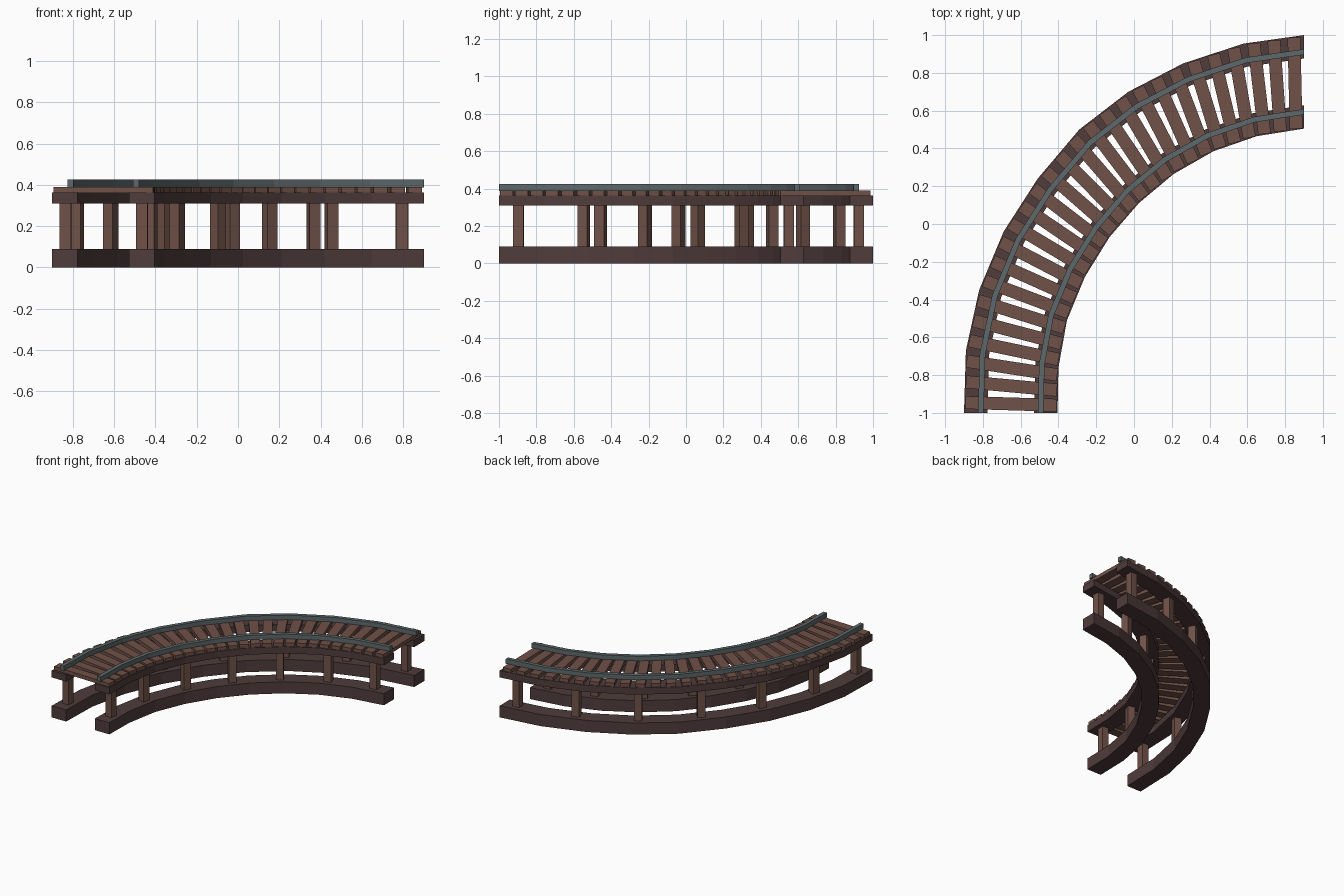
import bpy
import bmesh
import math
from mathutils import Vector, Matrix

if "Cube" in bpy.data.objects:
    bpy.data.objects.remove(bpy.data.objects["Cube"], do_unlink=True)

# Plan of the bend: outer and inner edge, one point per segment joint
OUTER = [(-.9, -1), (-.89, -.67), (-.82, -.35), (-.69, -.04), (-.51, .24),
         (-.29, .5), (-.03, .7), (.26, .85), (.58, .955), (.9, 1)]
INNER = [(-.405, -1), (-.4, -.76), (-.355, -.51), (-.26, -.28), (-.13, -.07),
         (.025, .11), (.21, .265), (.42, .385), (.65, .465), (.9, .505)]
SEGMENTS = len(OUTER) - 1


def material(name, colour):
    mat = bpy.data.materials.new(name)
    mat.use_nodes = True
    rgba = (*colour, 1)
    mat.diffuse_color = rgba
    for node in mat.node_tree.nodes:
        if node.type == 'BSDF_PRINCIPLED':
            node.inputs["Base Color"].default_value = rgba
            node.inputs["Roughness"].default_value = 0.8
    return mat


dark_wood = material("dark wood", (.08, .045, .045))
brown_wood = material("brown wood", (.16, .083, .064))
steel = material("grey steel", (.11, .14, .145))


def plan_point(u, w):
    """Point u segments along the bend, w across it (0 outer, 1 inner)."""
    i = min(int(u), SEGMENTS - 1)
    t = u - i
    outer = Vector(OUTER[i]).lerp(Vector(OUTER[i + 1]), t)
    inner = Vector(INNER[i]).lerp(Vector(INNER[i + 1]), t)
    return outer.lerp(inner, w)


def finish(name, bm, mat):
    bmesh.ops.recalc_face_normals(bm, faces=bm.faces)
    mesh = bpy.data.meshes.new(name)
    bm.to_mesh(mesh)
    bm.free()
    mesh.materials.append(mat)
    obj = bpy.data.objects.new(name, mesh)
    bpy.context.collection.objects.link(obj)


def strip(name, w0, w1, z0, z1, mat):
    """Rectangular bar swept along the bend."""
    bm = bmesh.new()
    rings = []
    for i in range(SEGMENTS + 1):
        corners = ((w0, z0), (w1, z0), (w1, z1), (w0, z1))
        rings.append([bm.verts.new((*plan_point(i, w), z)) for w, z in corners])
    for a, b in zip(rings, rings[1:]):
        for k in range(4):
            n = (k + 1) % 4
            bm.faces.new((a[k], a[n], b[n], b[k]))
    bm.faces.new(rings[0])
    bm.faces.new(rings[-1])
    finish(name, bm, mat)


def crossing_box(bm, u, w0, w1, thickness, z0, z1):
    """Straight box lying across the bend at u."""
    a, b = plan_point(u, w0), plan_point(u, w1)
    d = b - a
    mid = (a + b) / 2
    place = (Matrix.Translation((mid.x, mid.y, (z0 + z1) / 2))
             @ Matrix.Rotation(math.atan2(d.y, d.x), 4, 'Z')
             @ Matrix.Diagonal((d.length, thickness, z1 - z0, 1)))
    bmesh.ops.create_cube(bm, size=1, matrix=place)


# Ground beams, upper beams, rails and posts for each side
for side, mirror, first in (("outer", False, .33), ("inner", True, .42)):
    def across(w):
        return 1 - w if mirror else w

    strip(side + "_ground_beam", across(0), across(.25), 0, .09, dark_wood)
    strip(side + "_upper_beam", across(0), across(.25), .31, .363, dark_wood)
    strip(side + "_rail", across(.15), across(.21), .388, .425, steel)

    posts = bmesh.new()
    for k in range(7):
        u = first + k * (SEGMENTS - 2 * first) / 6
        crossing_box(posts, u, across(.07), across(.18), .055, .088, .312)
    finish(side + "_posts", posts, brown_wood)

# Sleepers, three to each segment
sleepers = bmesh.new()
for k in range(SEGMENTS * 3):
    crossing_box(sleepers, (k + .5) / 3, .012, .988, .068, .361, .39)
finish("sleepers", sleepers, brown_wood)
